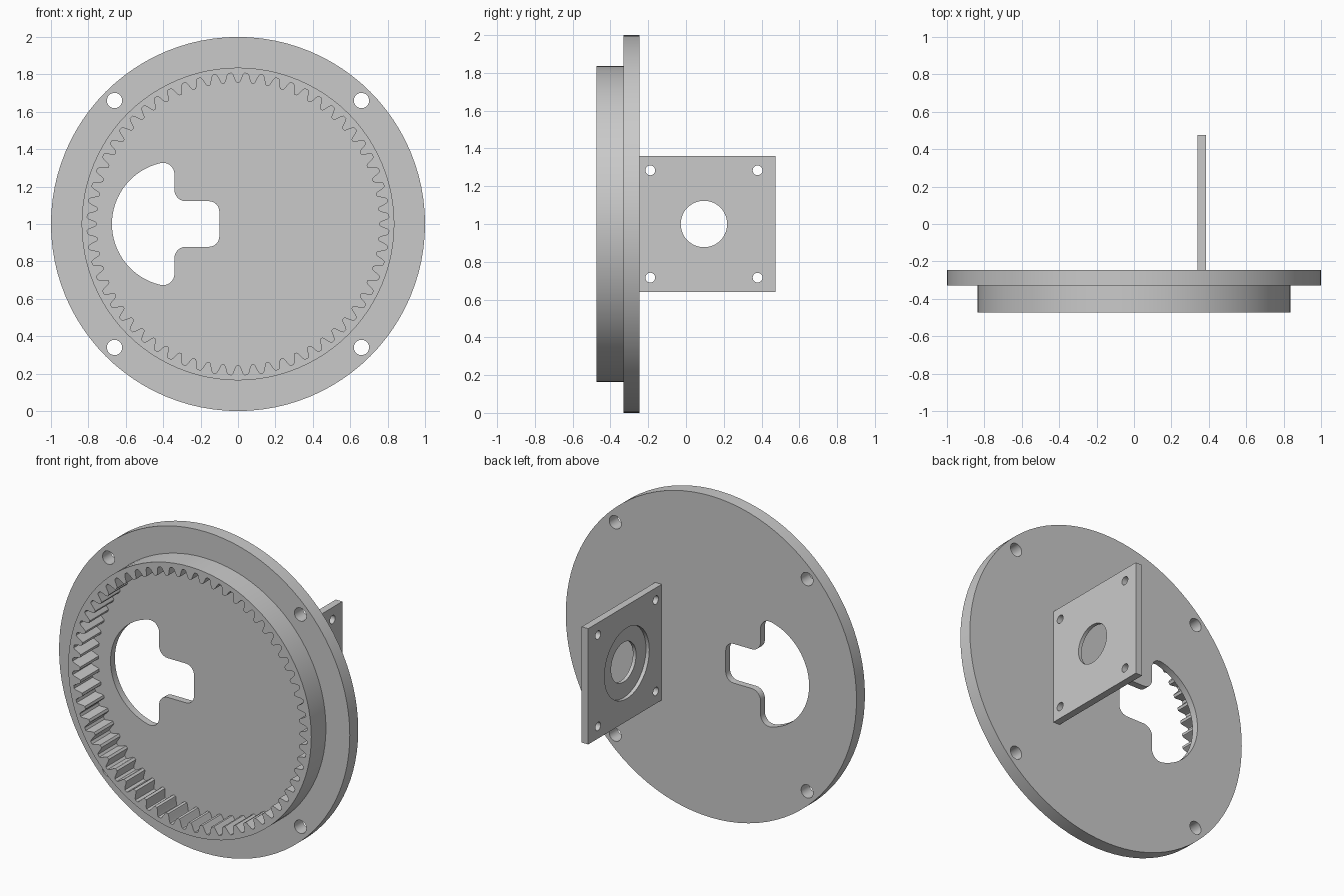
import bpy, bmesh
from math import pi, cos, sin, radians, sqrt, atan2, degrees
from mathutils import Matrix

cube = bpy.data.objects.get("Cube")
if cube:
    bpy.data.objects.remove(cube, do_unlink=True)

grey = bpy.data.materials.new("plain grey")
grey.use_nodes = True
grey.diffuse_color = (0.59, 0.59, 0.59, 1)
grey.node_tree.nodes["Principled BSDF"].inputs["Base Color"].default_value = grey.diffuse_color

FACE_FRONT = Matrix.Rotation(pi / 2, 4, "X")
FACE_SIDE = Matrix.Rotation(pi / 2, 4, "Z") @ FACE_FRONT


def arc(cx, cy, r, start, end, n):
    """Points along an arc, angles in degrees."""
    angles = [radians(start + (end - start) * i / n) for i in range(n + 1)]
    return [(cx + r * cos(a), cy + r * sin(a)) for a in angles]


def circle(cx, cy, r, n=32):
    return arc(cx, cy, r, 0, 360, n)[:-1]


def extruded(name, loops, depth, turn, location):
    """Fill an outline with its holes, give it depth and turn it upright."""
    curve = bpy.data.curves.new(name, "CURVE")
    curve.dimensions = "2D"
    curve.fill_mode = "BOTH"
    curve.extrude = depth / 2
    for loop in loops:
        spline = curve.splines.new("POLY")
        spline.points.add(len(loop) - 1)
        for point, (u, v) in zip(spline.points, loop):
            point.co = (u, v, 0, 1)
        spline.use_cyclic_u = True
    source = bpy.data.objects.new(name + " outline", curve)
    bpy.context.collection.objects.link(source)
    bpy.context.view_layer.update()
    graph = bpy.context.evaluated_depsgraph_get()
    mesh = bpy.data.meshes.new_from_object(source.evaluated_get(graph))
    bpy.data.objects.remove(source, do_unlink=True)
    bpy.data.curves.remove(curve)

    bm = bmesh.new()
    bm.from_mesh(mesh)
    bmesh.ops.remove_doubles(bm, verts=bm.verts, dist=0.0001)
    bmesh.ops.transform(bm, matrix=Matrix.Translation(location) @ turn, verts=bm.verts)
    bmesh.ops.recalc_face_normals(bm, faces=bm.faces)
    bm.to_mesh(mesh)
    bm.free()
    mesh.name = name
    mesh.materials.clear()
    mesh.materials.append(grey)
    obj = bpy.data.objects.new(name, mesh)
    bpy.context.collection.objects.link(obj)
    bpy.ops.object.select_all(action="DESELECT")
    obj.select_set(True)
    bpy.context.view_layer.objects.active = obj
    bpy.ops.object.shade_smooth_by_angle(angle=radians(20))


def front_layer(name, loops, y_front, y_back):
    extruded(name, loops, y_back - y_front, FACE_FRONT, (0, (y_front + y_back) / 2, 1))


def side_layer(name, loops, x_in, x_out):
    extruded(name, loops, x_out - x_in, FACE_SIDE, ((x_in + x_out) / 2, 0.095, 1))


# Window: half a disc joined to a slot, with rounded corners
big, fillet, cx, slot, corner = 0.334, 0.06, -0.34, 0.122, 0.055
rise = sqrt((big - fillet) ** 2 - fillet ** 2)
meet = degrees(atan2(rise, -fillet))
upper = (arc(-0.1 - corner, slot - corner, corner, 0, 90, 6)
         + arc(cx + fillet, slot + fillet, fillet, 270, 180, 6)
         + arc(cx - fillet, rise, fillet, 0, meet, 8)
         + arc(cx, 0, big, meet, 180, 16)[1:])
window = upper + [(u, -v) for u, v in reversed(upper[:-1])]

# Outline of the inward teeth
TEETH = 60
tooth = [(-0.4, 0.807), (-0.32, 0.798), (-0.17, 0.764), (-0.1, 0.756),
         (0.1, 0.756), (0.17, 0.764), (0.32, 0.798), (0.4, 0.807)]
teeth = []
for i in range(TEETH):
    for step, r in tooth:
        a = 2 * pi * (i + step) / TEETH
        teeth.append((r * cos(a), r * sin(a)))

# Thin floor, flange and toothed ring, stacked from back to front
rim = circle(0, 0, 1, 96)
bolts = [circle(u, v, 0.041) for u in (-0.66, 0.66) for v in (-0.66, 0.66)]
front_layer("back_floor", [rim, window] + bolts, -0.29, -0.247)
front_layer("bolt_flange", [rim, teeth] + bolts, -0.33, -0.29)
front_layer("toothed_ring", [circle(0, 0, 0.836, 96), teeth], -0.474, -0.33)

# Mounting plate: inner layer has the wide recess, outer layer the shaft hole
square = [(-0.342, -0.36), (0.38, -0.36), (0.38, 0.36), (-0.342, 0.36)]
screws = [circle(u, v, 0.026, 24) for u in (-0.284, 0.284) for v in (-0.284, 0.284)]
side_layer("plate_recess_layer", [square, circle(0, 0, 0.22, 48)] + screws, 0.34, 0.363)
side_layer("plate_outer_layer", [square, circle(0, 0, 0.123, 48)] + screws, 0.363, 0.385)
